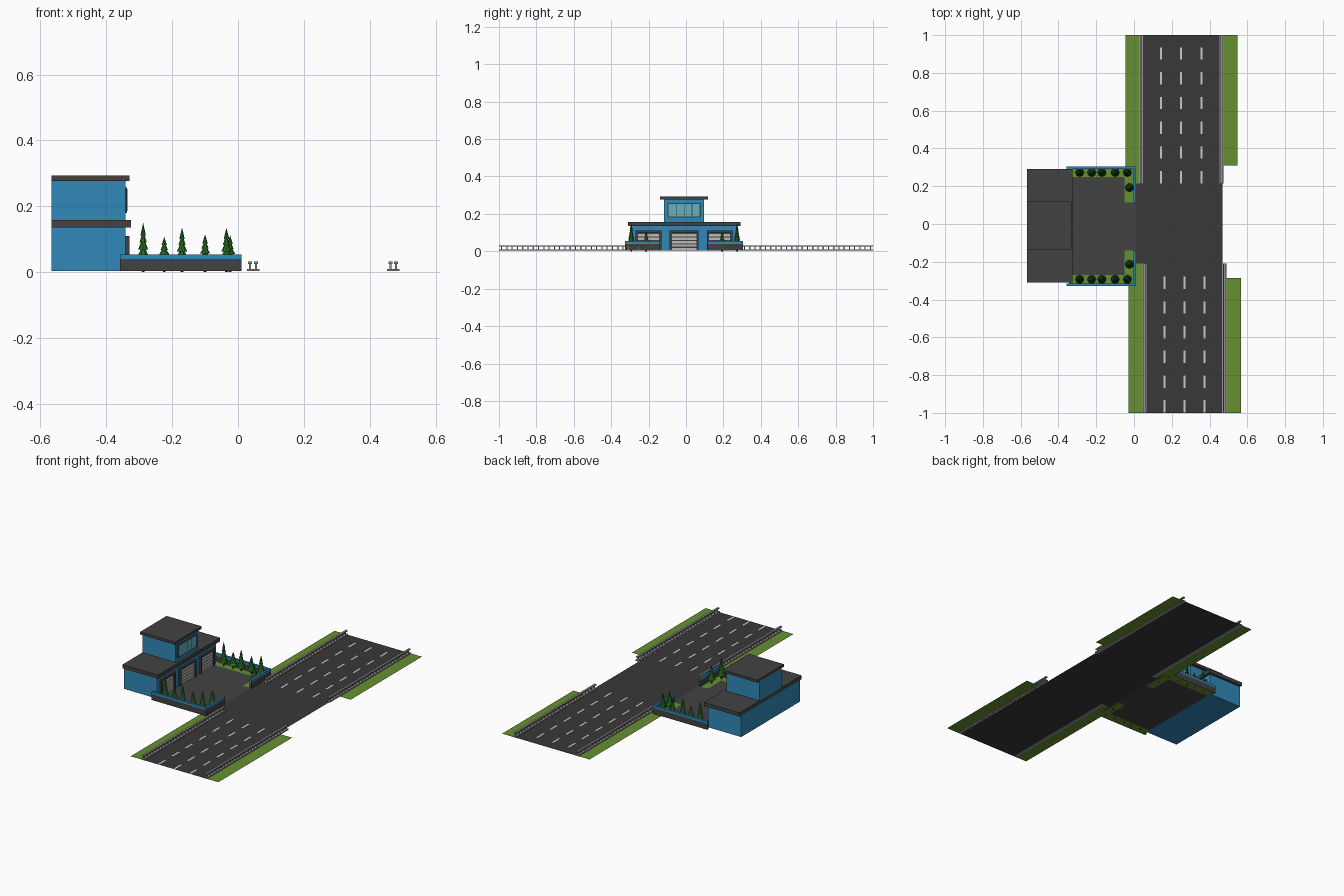
import bpy, bmesh, math
from mathutils import Matrix, Vector

if "Cube" in bpy.data.objects:
    bpy.data.objects.remove(bpy.data.objects["Cube"])


def mat(name, rgb):
    m = bpy.data.materials.new(name)
    m.diffuse_color = (*rgb, 1)
    m.use_nodes = True
    m.node_tree.nodes["Principled BSDF"].inputs["Base Color"].default_value = m.diffuse_color
    return m


BLUE = mat("blue_paint", (0.03, 0.25, 0.48))
DARK = mat("dark_grey", (0.055, 0.055, 0.055))
ROAD = mat("asphalt", (0.04, 0.04, 0.04))
WHITE = mat("road_paint", (0.6, 0.6, 0.6))
STEEL = mat("steel", (0.3, 0.3, 0.3))
PANEL = mat("door_panel", (0.5, 0.5, 0.5))
GLASS = mat("glass", (0.13, 0.45, 0.5))
GRASS = mat("grass", (0.13, 0.28, 0.03))
LEAF = mat("needles", (0.02, 0.14, 0.015))
BARK = mat("bark", (0.08, 0.04, 0.02))
G = 0.004   # ground level of the flat surfaces
CY = -0.01  # building centre line


def finish(bm, name, material):
    me = bpy.data.meshes.new(name)
    bm.to_mesh(me)
    bm.free()
    me.materials.append(material)
    ob = bpy.data.objects.new(name, me)
    bpy.context.collection.objects.link(ob)
    return ob


def boxes(name, material, spans):
    """One object from (x0, x1, y0, y1, z0, z1) boxes."""
    bm = bmesh.new()
    for x0, x1, y0, y1, z0, z1 in spans:
        m = Matrix.Translation(((x0 + x1) / 2, (y0 + y1) / 2, (z0 + z1) / 2))
        bmesh.ops.create_cube(bm, size=1, matrix=m @ Matrix.Diagonal((x1 - x0, y1 - y0, z1 - z0, 1)))
    return finish(bm, name, material)


def sheets(name, material, rects, z=G):
    """One object from flat (x0, x1, y0, y1) rectangles."""
    bm = bmesh.new()
    for x0, x1, y0, y1 in rects:
        bm.faces.new([bm.verts.new(p) for p in ((x0, y0, z), (x1, y0, z), (x1, y1, z), (x0, y1, z))])
    return finish(bm, name, material)


# Road surfaces
sheets("road", ROAD, [(0.045, 0.46, 0.215, 1), (0.01, 0.468, -0.21, 0.215), (0.06, 0.468, -1, -0.21)])
sheets("forecourt", DARK, [(-0.345, -0.05, -0.27, 0.25), (-0.05, 0.01, -0.14, 0.115)])

# Lane dashes
dashes = []
for xs, top in (((0.142, 0.249, 0.357), 0.935), ((0.161, 0.267, 0.373), -0.278)):
    for x in xs:
        for i in range(6):
            y = top - i * 0.131
            dashes.append((x - 0.005, x + 0.005, y - 0.065, y))
sheets("lane_dashes", WHITE, dashes, G + 0.001)

# Grass verges and planting beds
sheets("grass_verges", GRASS, [(-0.046, 0.045, 0.305, 1), (-0.028, 0.06, -1, -0.325),
                               (0.01, 0.045, 0.215, 0.305), (0.01, 0.06, -0.325, -0.21),
                               (0.468, 0.547, 0.31, 1), (0.488, 0.567, -1, -0.285)])
sheets("planting_beds", GRASS, [(-0.345, 0.01, 0.25, 0.305), (-0.345, 0.01, -0.325, -0.27),
                                (-0.05, 0.01, 0.115, 0.25), (-0.05, 0.01, -0.27, -0.14)])

# Guard rails: kerb, posts and top beam
kerbs, posts, beams = [], [], []
for x, y0, y1 in ((0.037, 0.215, 1), (0.463, 0.215, 1), (0.055, -1, -0.21), (0.48, -1, -0.21)):
    kerbs.append((x - 0.01, x + 0.01, y0, y1, 0.003, 0.01))
    beams.append((x - 0.006, x + 0.006, y0, y1, 0.025, 0.032))
    n = 28
    for i in range(n):
        y = y0 + (y1 - y0) * (i + 0.5) / n
        posts.append((x - 0.003, x + 0.003, y - 0.003, y + 0.003, 0.009, 0.026))
boxes("rail_kerbs", STEEL, kerbs)
boxes("rail_posts", STEEL, posts)
boxes("rail_beams", STEEL, beams)


# Perimeter walls with blue capping, as L shapes on both sides
def wall_l(z0, z1, t):
    return [(-0.358, 0.011, 0.305 - t, 0.305, z0, z1), (-0.358, 0.011, -0.327, -0.327 + t, z0, z1),
            (0.011 - t, 0.011, 0.115, 0.305 - t, z0, z1), (0.011 - t, 0.011, -0.327 + t, -0.14, z0, z1)]


boxes("perimeter_wall", DARK, wall_l(0.004, 0.04, 0.013))
boxes("wall_capping", BLUE, wall_l(0.04, 0.054, 0.013))

# Building bodies and overhanging roofs
FX = -0.342
boxes("ground_floor", BLUE, [(-0.567, FX, CY - 0.285, CY + 0.285, 0.004, 0.136)])
boxes("ground_floor_roof", DARK, [(-0.567, -0.325, CY - 0.301, CY + 0.301, 0.136, 0.158)])
boxes("upper_floor", BLUE, [(-0.567, FX, CY - 0.107, CY + 0.107, 0.158, 0.277)])
boxes("upper_roof", DARK, [(-0.567, -0.33, CY - 0.128, CY + 0.128, 0.277, 0.293)])

# Garage doors: frame and slats
frames, backs, slats = [], [], []
for c, h in ((CY, 0.078), (CY - 0.19, 0.069), (CY + 0.19, 0.069)):
    y0, y1, e, top = c - h, c + h, 0.013, 0.11
    frames += [(FX, -0.33, y0, y0 + e, G, top), (FX, -0.33, y1 - e, y1, G, top),
               (FX, -0.33, y0 + e, y1 - e, top - e, top)]
    backs.append((FX, FX + 0.003, y0 + e, y1 - e, G, top - e))
    for i in range(5):
        z = 0.006 + i * 0.0185
        slats.append((FX + 0.003, FX + 0.007, y0 + e, y1 - e, z, z + 0.013))
boxes("garage_door_frames", DARK, frames)
boxes("garage_door_backs", DARK, backs)
boxes("garage_door_slats", PANEL, slats)

# Upper window with four panes
boxes("window_frame", DARK, [(FX, FX + 0.005, CY - 0.09, CY + 0.09, 0.18, 0.257)])
w = 0.0425
boxes("window_panes", GLASS, [(FX + 0.004, FX + 0.006, CY - 0.085 + i * w + 0.002,
                               CY - 0.085 + (i + 1) * w - 0.002, 0.185, 0.252) for i in range(4)])


# Conifers: stacked cones on a trunk
def conifer(x, y, height):
    bm = bmesh.new()
    tiers, base, r = 5, 0.025, 0.023
    step = (height - base) / (tiers + 0.8)
    for i in range(tiers):
        z0 = base + i * step
        depth = step * 1.8
        m = Matrix.Translation((x, y, z0 + depth / 2)) @ Matrix.Rotation(i * 0.4, 4, 'Z')
        bmesh.ops.create_cone(bm, cap_ends=True, segments=8, radius1=r * (1 - 0.16 * i),
                              radius2=0, depth=depth, matrix=m)
    finish(bm, "conifer_foliage", LEAF)
    bm = bmesh.new()
    bmesh.ops.create_cone(bm, cap_ends=True, segments=6, radius1=0.005, radius2=0.004,
                          depth=0.04, matrix=Matrix.Translation((x, y, 0.02)))
    finish(bm, "conifer_trunk", BARK)


row = ((-0.288, 0.15), (-0.224, 0.107), (-0.17, 0.135), (-0.10, 0.115), (-0.035, 0.135))
for side in (-1, 1):
    for x, h in row:
        conifer(x, CY + side * 0.283, h)
    conifer(-0.024, CY + side * 0.203, 0.112)
